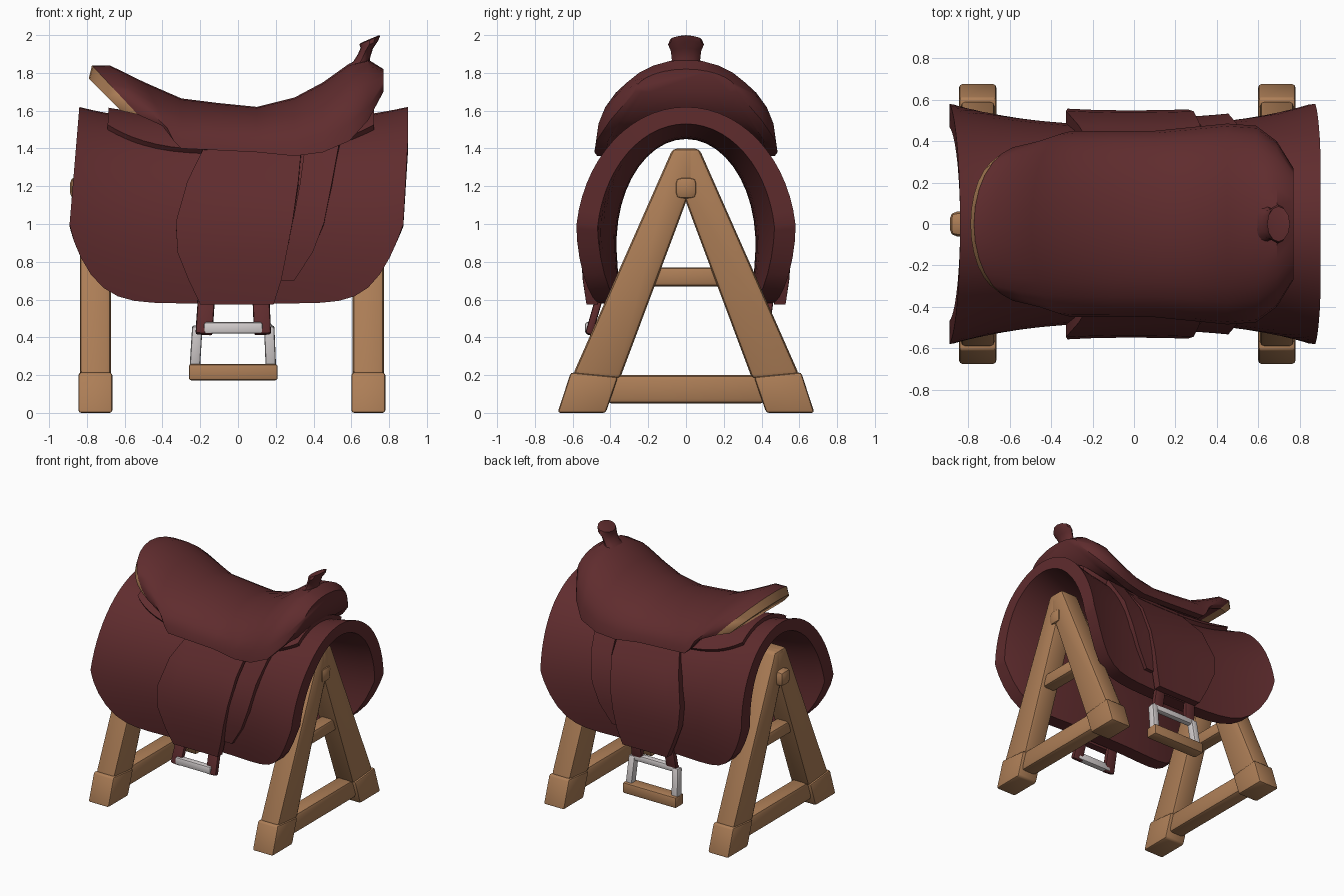
import bpy, bmesh, math
from mathutils import Vector, Matrix

if "Cube" in bpy.data.objects:
    bpy.data.objects.remove(bpy.data.objects["Cube"])

def material(name, rgb):
    m = bpy.data.materials.new(name)
    m.diffuse_color = (*rgb, 1)
    m.use_nodes = True
    m.node_tree.nodes["Principled BSDF"].inputs["Base Color"].default_value = m.diffuse_color
    return m

LEATHER = material("maroon leather", (0.115, 0.025, 0.027))
WOOD = material("tan wood", (0.42, 0.21, 0.095))
METAL = material("silver metal", (0.66, 0.62, 0.62))

def finish(name, bm, mats, angle=40):
    bmesh.ops.recalc_face_normals(bm, faces=bm.faces[:])
    me = bpy.data.meshes.new(name)
    bm.to_mesh(me)
    bm.free()
    for m in mats:
        me.materials.append(m)
    me.shade_smooth()
    me.set_sharp_from_angle(angle=math.radians(angle))
    ob = bpy.data.objects.new(name, me)
    bpy.context.collection.objects.link(ob)
    return ob

def loft(name, rings, mats, accent_bands=0):
    """Skin closed rings; the first cap and bands take the second material."""
    bm = bmesh.new()
    vs = [[bm.verts.new(p) for p in r] for r in rings]
    n = len(vs[0])
    for k in range(len(vs) - 1):
        for i in range(n):
            j = (i + 1) % n
            f = bm.faces.new((vs[k][i], vs[k][j], vs[k + 1][j], vs[k + 1][i]))
            f.material_index = 1 if k < accent_bands else 0
    cap = bm.faces.new(vs[0])
    cap.material_index = 1 if accent_bands else 0
    bm.faces.new(vs[-1])
    return finish(name, bm, mats)

def slab(name, f, nu, nv, thick, mat):
    """Thick sheet from a function f(u, v, offset)."""
    bm = bmesh.new()
    g = [[[bm.verts.new(f(i / nu, j / nv, o)) for j in range(nv + 1)]
          for i in range(nu + 1)] for o in (0, -thick)]
    for s in g:
        for i in range(nu):
            for j in range(nv):
                bm.faces.new((s[i][j], s[i + 1][j], s[i + 1][j + 1], s[i][j + 1]))
    rim = ([(i, 0) for i in range(nu)] + [(nu, j) for j in range(nv)]
           + [(i, nv) for i in range(nu, 0, -1)] + [(0, j) for j in range(nv, 0, -1)])
    for (a, b), (c, d) in zip(rim, rim[1:] + rim[:1]):
        bm.faces.new((g[0][a][b], g[0][c][d], g[1][c][d], g[1][a][b]))
    return finish(name, bm, [mat], 50)

def bar(name, p0, p1, w, d, mat, bevel=0.012):
    """Rounded box beam between two points."""
    p0, p1 = Vector(p0), Vector(p1)
    z = (p1 - p0).normalized()
    x = Vector((0, 1, 0)) if abs(z.x) > 0.9 else Vector((1, 0, 0))
    y = z.cross(x).normalized()
    x = y.cross(z)
    rot = Matrix((x, y, z)).transposed().to_4x4()
    bm = bmesh.new()
    bmesh.ops.create_cube(bm, size=1)
    bmesh.ops.scale(bm, vec=(w, d, (p1 - p0).length), verts=bm.verts[:])
    bmesh.ops.bevel(bm, geom=bm.edges[:], offset=bevel, segments=2, affect='EDGES', profile=0.5)
    bmesh.ops.transform(bm, matrix=Matrix.Translation((p0 + p1) / 2) @ rot, verts=bm.verts[:])
    return finish(name, bm, [mat])

def plate(name, poly, x, width, mat, bevel):
    """Polygon in the yz plane extruded along x."""
    bm = bmesh.new()
    f = bm.faces.new([bm.verts.new((x - width / 2, y, z)) for y, z in poly])
    r = bmesh.ops.extrude_face_region(bm, geom=[f])
    bmesh.ops.translate(bm, vec=(width, 0, 0),
                        verts=[v for v in r['geom'] if isinstance(v, bmesh.types.BMVert)])
    bmesh.ops.recalc_face_normals(bm, faces=bm.faces[:])
    bmesh.ops.bevel(bm, geom=bm.edges[:], offset=bevel, segments=2, affect='EDGES', profile=0.5)
    return finish(name, bm, [mat])

# saddle-back surface shared by blanket, skirt and flaps
def flare(x):
    return (abs(x) / 0.9) ** 2.5

def arch(x, phi, off):
    g, p = flare(x), abs(phi)
    side_off = off * (1.25 if off < 0 else 1)
    a, h = 0.48 + 0.105 * g + side_off, 0.64 + 0.08 * g + off
    if p <= math.pi / 2:
        y, z = a * math.sin(p), 0.9 + h * math.cos(p)
    else:
        d = p - math.pi / 2
        y, z = a - 0.12 * d * d, 0.9 - 0.6 * d
    if x < 0:
        x += 0.06 * g * max(0, math.cos(p))
    else:
        x -= 0.03 * g * max(0, 1 - 1.3 * math.cos(p))
    return (x, math.copysign(y, phi), z)

def phi_at(x, z):
    if z < 0.9:
        return math.pi / 2 + (0.9 - z) / 0.6
    return math.acos(min(1, (z - 0.9) / (0.64 + 0.08 * flare(x))))

def cover(name, half, hem, off, thick):
    def f(u, v, o):
        x = half * math.sin((u - 0.5) * math.pi)
        return arch(x, (2 * v - 1) * phi_at(x, hem(abs(x) / half)), off + o)
    slab(name, f, 24, 28, thick, LEATHER)

cover("blanket", 0.9, lambda r: 0.58 + 0.42 * r ** 7, 0.0, 0.09)
cover("skirt", 0.72, lambda r: 1.37 + 0.13 * r ** 3, 0.03, 0.045)

# side flaps and straps: rows of (z, x left, x right, offset)
FENDER = [(1.42, -0.16, 0.34, 0.035), (1.2, -0.27, 0.32, 0.055), (1.0, -0.33, 0.29, 0.065),
          (0.85, -0.32, 0.26, 0.07), (0.7, -0.26, 0.23, 0.075), (0.575, -0.20, 0.19, 0.08)]
STRAP = [(1.42, 0.36, 0.54, 0.04), (1.2, 0.33, 0.50, 0.04), (1.0, 0.29, 0.46, 0.04),
         (0.85, 0.26, 0.40, 0.035), (0.70, 0.23, 0.30, 0.03)]
for side, label in ((-1, "near"), (1, "far")):
    for part, rows in (("fender", FENDER), ("girth_strap", STRAP)):
        def f(u, v, o, rows=rows, side=side):
            z, x0, x1, off = rows[round(v * (len(rows) - 1))]
            x = x0 + (x1 - x0) * u
            return arch(x, side * phi_at(x, z), off + o)
        slab(f"{label}_{part}", f, 5, len(rows) - 1, 0.06, LEATHER)

# seat: (x, top z, half width, lower z, backward lean)
SEAT = [(-0.62, 1.77, 0.33, 1.60, 1.0), (-0.55, 1.84, 0.38, 1.58, 0.93),
        (-0.47, 1.84, 0.41, 1.52, 0.87), (-0.42, 1.75, 0.44, 1.44, 0.5),
        (-0.30, 1.665, 0.45, 1.40, 0), (-0.1, 1.64, 0.45, 1.39, 0), (0.1, 1.62, 0.45, 1.38, 0),
        (0.3, 1.67, 0.47, 1.36, 0), (0.45, 1.75, 0.485, 1.38, 0), (0.59, 1.85, 0.475, 1.44, 0),
        (0.69, 1.87, 0.40, 1.55, 0), (0.77, 1.82, 0.27, 1.70, 0)]
rings = []
for x, zt, w, zb, lean in SEAT:
    N, ring = 14, []
    for i in range(N + 1):
        a = math.pi * (i / N - 0.5)
        ring.append((w * math.sin(a), zb + (zt - zb) * math.cos(a)))
    for i in range(N + 1):
        a = math.pi * (0.5 - i / N)
        ring.append((0.87 * w * math.sin(a), zb + max(0, 1.5 - zb) * math.cos(a)))
    rings.append([(x - lean * (z - 1.6), y, z) for y, z in ring])
loft("seat", rings, [LEATHER, WOOD], 1)

# horn: tilted oval sections (x, z, x radius, y radius, tilt)
HORN = [(0.61, 1.80, 0.09, 0.11, 0), (0.655, 1.87, 0.045, 0.075, 0.2),
        (0.675, 1.915, 0.042, 0.08, 0.35), (0.695, 1.95, 0.05, 0.095, 0.38),
        (0.698, 1.974, 0.06, 0.085, 0.4), (0.70, 1.98, 0.05, 0.05, 0.4)]
loft("horn", [[(x + rx * math.cos(t) * math.cos(k), ry * math.sin(t),
                z + rx * math.cos(t) * math.sin(k))
               for t in (math.tau * i / 12 for i in range(12))]
              for x, z, rx, ry, k in HORN], [LEATHER])

# stirrups: near one folded short, far one hanging with a wooden tread
for x, lean, tag in ((-0.165, -0.015, "left"), (0.12, 0.01, "right")):
    bar(f"near_stirrup_leather_{tag}", (x, -0.45, 0.64), (x + lean, -0.515, 0.415), 0.09, 0.04, LEATHER)
    bar(f"far_stirrup_leather_{tag}", (x, 0.45, 0.64), (x + lean, 0.42, 0.43), 0.09, 0.04, LEATHER)
bar("near_stirrup_bar", (-0.18, -0.51, 0.45), (0.13, -0.51, 0.45), 0.05, 0.06, METAL)
bar("far_stirrup_bar", (-0.22, 0.42, 0.45), (0.18, 0.42, 0.45), 0.05, 0.05, METAL)
for x0, x1, tag in ((-0.215, -0.23, "left"), (0.165, 0.175, "right")):
    bar(f"far_stirrup_side_{tag}", (x0, 0.42, 0.46), (x1, 0.45, 0.22), 0.055, 0.06, METAL)
bar("far_stirrup_tread", (-0.26, 0.45, 0.215), (0.21, 0.45, 0.215), 0.10, 0.085, WOOD)

# wooden stand: two A-frames and a ridge beam
for x, tag in ((-0.755, "rear"), (0.69, "front")):
    for s, side in ((-1, "near"), (1, "far")):
        leg = [(-0.05, 1.40), (0.07, 1.40), (0.60, 0.20), (0.35, 0.18), (-0.05, 1.25)]
        foot = [(0.61, 0.215), (0.68, 0), (0.425, 0), (0.36, 0.19)]
        plate(f"{tag}_{side}_leg", [(s * y, z) for y, z in leg], x, 0.165, WOOD, 0.025)
        plate(f"{tag}_{side}_foot", [(s * y, z) for y, z in foot], x, 0.18, WOOD, 0.015)
    bar(f"{tag}_low_crossbar", (x, -0.42, 0.125), (x, 0.42, 0.125), 0.13, 0.15, WOOD, 0.025)
    bar(f"{tag}_mid_crossbar", (x, -0.22, 0.72), (x, 0.22, 0.72), 0.11, 0.1, WOOD, 0.02)
bar("ridge_beam", (-0.89, 0, 1.19), (0.79, 0, 1.19), 0.12, 0.12, WOOD, 0.035)
